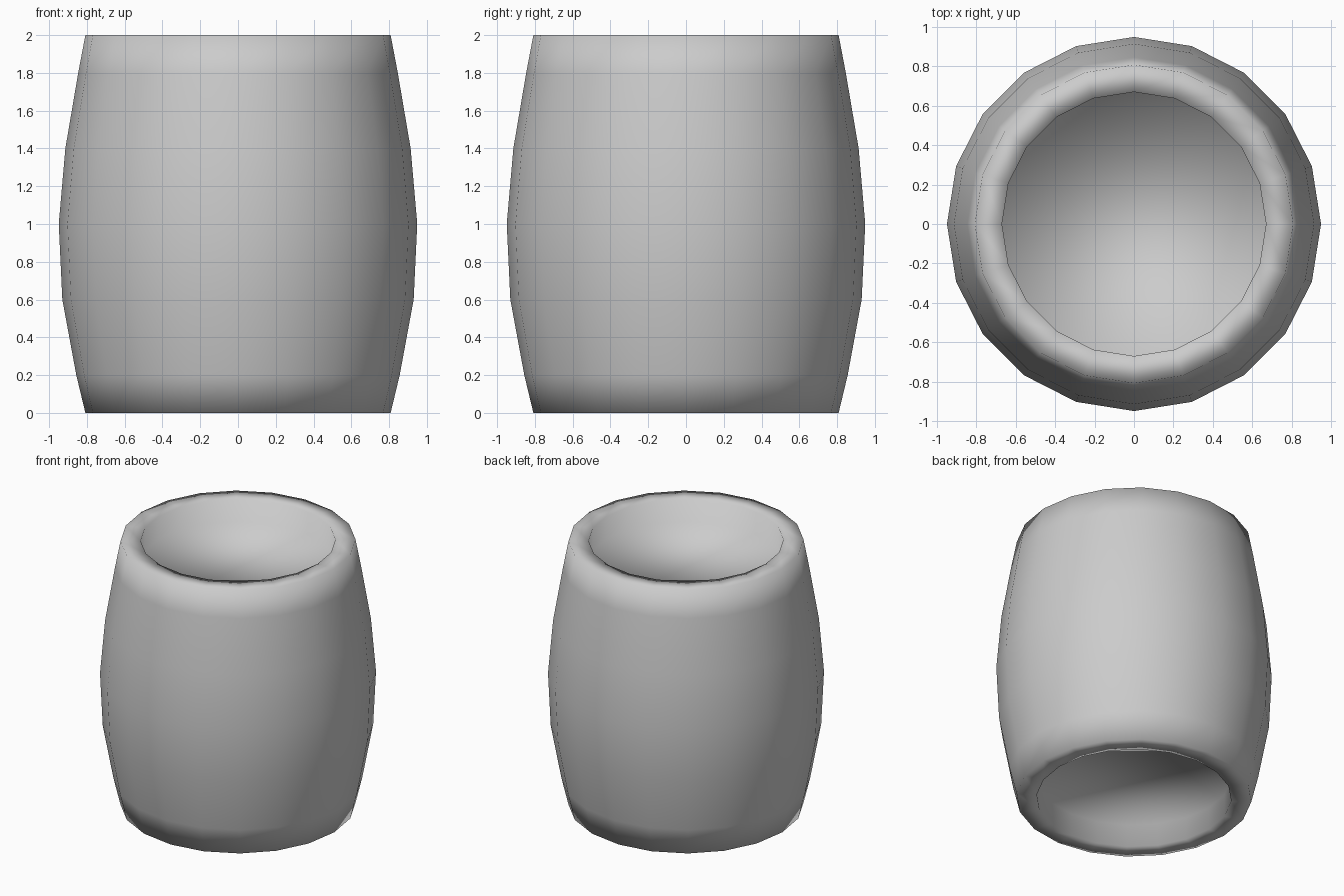
import bpy, bmesh, math

if "Cube" in bpy.data.objects:
    bpy.data.objects.remove(bpy.data.objects["Cube"])

SIDES = 20
DEPTH = 0.17  # recess of both end lids

# barrel profile (radius, height): bottom lid, rim, bulging wall, rim, top lid
profile = [(0.67, DEPTH), (0.67, 0), (0.808, 0), (0.856, 0.2), (0.93, 0.6),
           (0.949, 1.0), (0.914, 1.4), (0.846, 1.8), (0.808, 2),
           (0.67, 2), (0.67, 2 - DEPTH)]

bm = bmesh.new()
rings = []
for r, z in profile:
    rings.append([bm.verts.new((r * math.cos(2 * math.pi * i / SIDES),
                                r * math.sin(2 * math.pi * i / SIDES), z))
                  for i in range(SIDES)])

# staves and rims
for a, b in zip(rings, rings[1:]):
    for i in range(SIDES):
        j = (i + 1) % SIDES
        bm.faces.new((a[i], a[j], b[j], b[i]))

# recessed lids
bm.faces.new(rings[0][::-1])
bm.faces.new(rings[-1])

for f in bm.faces:
    f.smooth = True
bmesh.ops.recalc_face_normals(bm, faces=bm.faces)

mesh = bpy.data.meshes.new("barrel")
bm.to_mesh(mesh)
bm.free()
bpy.context.collection.objects.link(bpy.data.objects.new("barrel", mesh))
